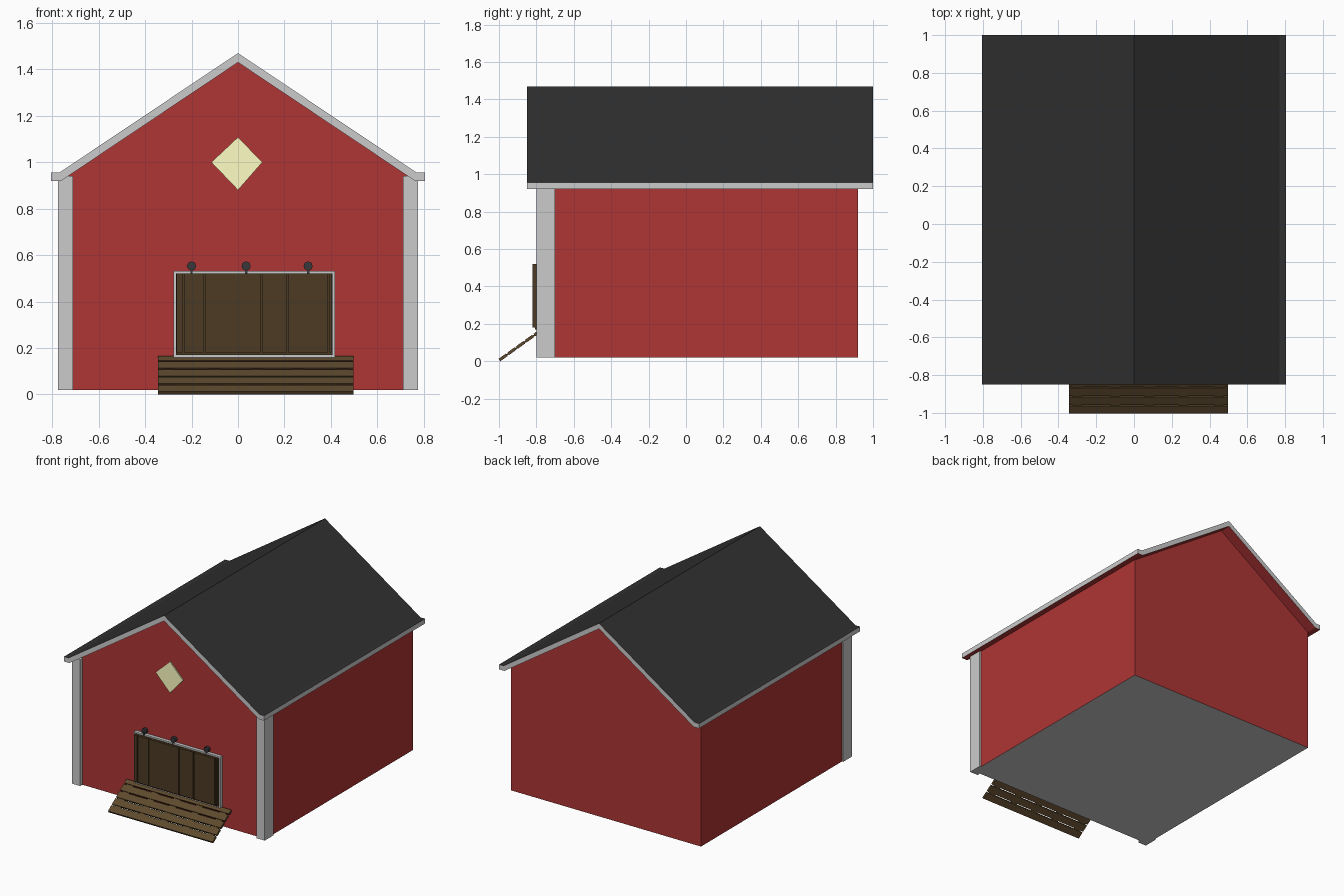
import bpy, bmesh
from math import atan2
from mathutils import Matrix, Vector

if "Cube" in bpy.data.objects:
    bpy.data.objects.remove(bpy.data.objects["Cube"])


def material(name, rgb):
    m = bpy.data.materials.new(name)
    m.diffuse_color = (*rgb, 1)
    m.use_nodes = True
    m.node_tree.nodes["Principled BSDF"].inputs["Base Color"].default_value = m.diffuse_color
    return m


RED = material("barn_red", (0.43, 0.035, 0.035))
DARK = material("roof_dark", (0.03, 0.03, 0.03))
BROWN = material("door_brown", (0.073, 0.043, 0.017))
WOOD = material("ramp_wood", (0.11, 0.066, 0.026))
PALE = material("window_pale", (1.0, 1.0, 0.55))
TRIM = material("trim_grey", (0.8, 0.8, 0.8))
IRON = material("iron", (0.04, 0.04, 0.045))


def finish(name, bm, *mats):
    bmesh.ops.recalc_face_normals(bm, faces=bm.faces)
    me = bpy.data.meshes.new(name)
    for m in mats:
        me.materials.append(m)
    bm.to_mesh(me)
    bm.free()
    ob = bpy.data.objects.new(name, me)
    bpy.context.collection.objects.link(ob)
    return ob


def add_box(bm, lo, hi, matrix=Matrix()):
    lo, hi = Vector(lo), Vector(hi)
    m = matrix @ Matrix.Translation((lo + hi) / 2) @ Matrix.Diagonal((*(hi - lo), 1))
    bmesh.ops.create_cube(bm, size=1, matrix=m)


def boxes(name, mat, *pairs):
    bm = bmesh.new()
    for lo, hi in pairs:
        add_box(bm, lo, hi)
    return finish(name, bm, mat)


def extrude_xz(profile, y0, y1):
    bm = bmesh.new()
    face = bm.faces.new([bm.verts.new((x, y0, z)) for x, z in profile])
    out = bmesh.ops.extrude_face_region(bm, geom=[face])["geom"]
    verts = [v for v in out if isinstance(v, bmesh.types.BMVert)]
    bmesh.ops.translate(bm, vec=(0, y1 - y0, 0), verts=verts)
    bmesh.ops.recalc_face_normals(bm, faces=bm.faces)
    return bm


FRONT = -0.775

# barn body: gabled prism with a grey floor
bm = extrude_xz([(-0.765, 0.02), (0.765, 0.02), (0.765, 0.925), (0, 1.432), (-0.765, 0.925)], FRONT, 0.92)
for f in bm.faces:
    if f.normal.z < -0.9:
        f.material_index = 1
finish("barn_walls", bm, RED, TRIM)

# roof: bent slab with flat eaves, dark top, grey edges, red underside
half = [(0.77, 0.955), (0.805, 0.955), (0.805, 0.92), (0.762, 0.92)]
profile = [(0, 1.47)] + half + [(0, 1.43)] + [(-x, z) for x, z in reversed(half)]
bm = extrude_xz(profile, -0.85, 1.0)
for f in bm.faces:
    f.material_index = 0 if f.normal.z > 0.3 else 2 if f.normal.z < -0.3 else 1
finish("roof", bm, DARK, TRIM, RED)

# front corner posts
for s, side in ((-1, "left"), (1, "right")):
    a, b = sorted((s * 0.71, s * 0.775))
    boxes(side + "_corner_post", TRIM, ((a, -0.8, 0.02), (b, -0.7, 0.94)))

# diamond window
finish("diamond_window", extrude_xz([(-0.115, 1.0), (0, 0.88), (0.105, 1.0), (0, 1.108)], FRONT - 0.008, FRONT + 0.01), PALE)

# sliding door: frame, backing and planks of uneven width
x0, x1, z0, z1 = -0.278, 0.417, 0.158, 0.532
t = 0.011
yf, yb = -0.798, FRONT + 0.01
boxes("door_frame", TRIM,
      ((x0, yf, z0), (x0 + t, yb, z1)), ((x1 - t, yf, z0), (x1, yb, z1)),
      ((x0 + t, yf, z1 - t), (x1 - t, yb, z1)), ((x0 + t, yf, z0), (x1 - t, yb, z0 + t)))
boxes("door_panel", BROWN, ((x0 + t, -0.806, z0 + t), (x1 - t, yb, z1 - t)))
cuts = [x0 + t, -0.235, -0.145, 0.1, 0.215, 0.39, x1 - t]
boxes("door_planks", BROWN, *[((a + 0.003, -0.82, 0.18), (b - 0.003, -0.803, 0.52))
                              for a, b in zip(cuts, cuts[1:])])

# door rollers with hanger straps
for i, x in enumerate((-0.2, 0.035, 0.302)):
    bm = bmesh.new()
    m = Matrix.Translation((x, -0.785, 0.553)) @ Matrix.Rotation(1.5708, 4, 'X')
    bmesh.ops.create_cone(bm, cap_ends=True, segments=8, radius1=0.02, radius2=0.02, depth=0.026, matrix=m)
    add_box(bm, (x - 0.005, -0.8, 0.515), (x + 0.005, -0.787, 0.55))
    finish("door_roller_%d" % (i + 1), bm, IRON)

# sloping ramp: five planks on thin battens
slope = Matrix.Translation((0, -0.993, 0.0)) @ Matrix.Rotation(atan2(0.034, 0.0475), 4, 'X')
pitch, th = 0.0575, 0.016
planks, battens = bmesh.new(), bmesh.new()
for i in range(5):
    end = pitch * (i + 1) - (0.009 if i < 4 else 0.025)
    add_box(planks, (-0.345, pitch * i, 0), (0.497, end, th), slope)
for x in (-0.3, -0.1, 0.08, 0.26, 0.45):
    add_box(battens, (x - 0.025, 0.01, 0.003), (x + 0.025, 0.25, th - 0.005), slope)
finish("ramp_planks", planks, WOOD)
finish("ramp_battens", battens, WOOD)
